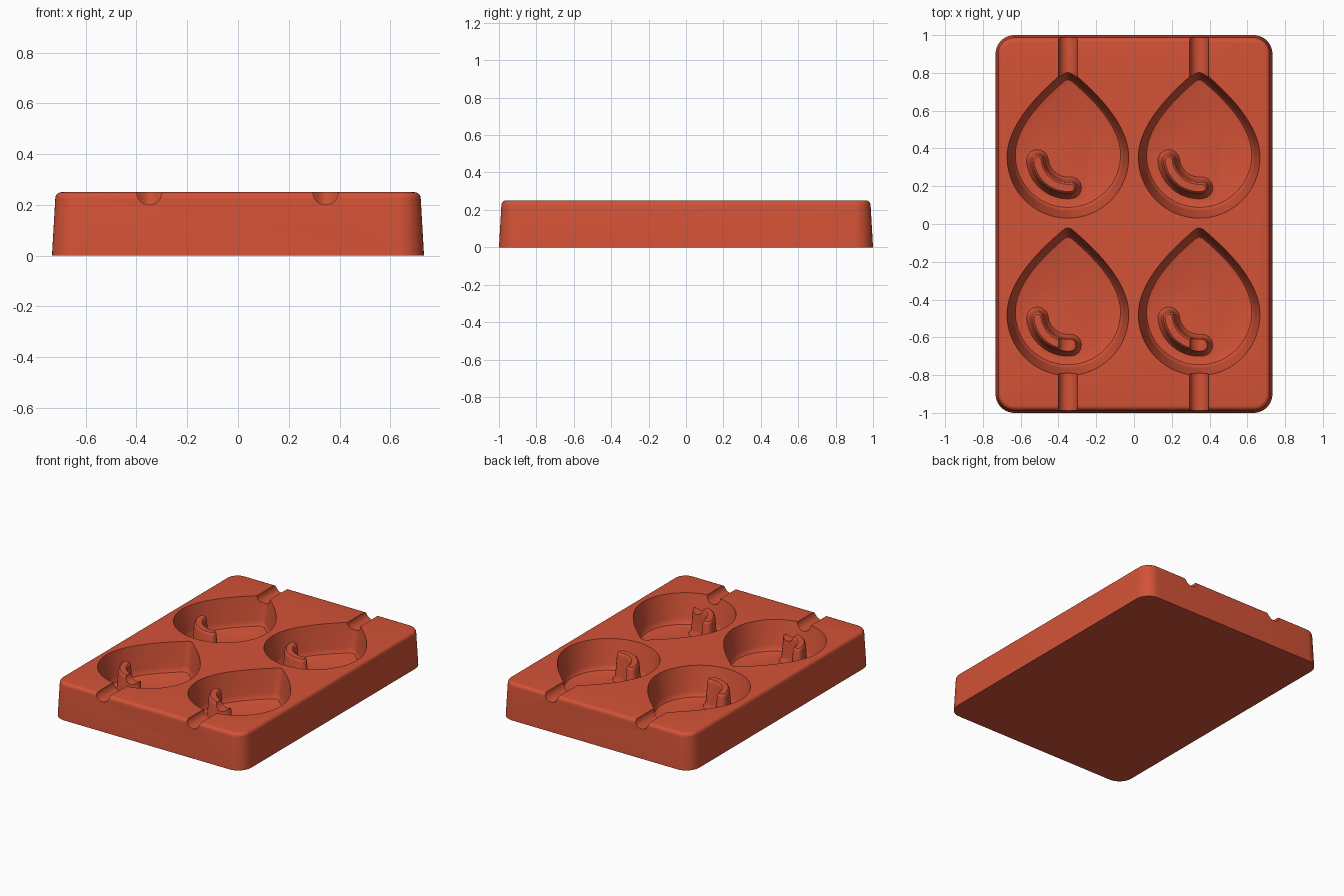
import bpy
import bmesh
from math import sin, cos, pi, radians
from mathutils import Vector

cube = bpy.data.objects.get("Cube")
if cube:
    bpy.data.objects.remove(cube, do_unlink=True)

HEIGHT = 0.25
CENTRES = [(x, y) for x in (-0.35, 0.345) for y in (0.353, -0.48)]

red = bpy.data.materials.new("brick red silicone")
red.use_nodes = True
colour = (0.65, 0.085, 0.038, 1)
red.diffuse_color = colour
red.node_tree.nodes["Principled BSDF"].inputs["Base Color"].default_value = colour


def loft(bm, rings):
    """Closed solid through a stack of (outline, z) rings, bottom first."""
    loops = [[bm.verts.new((x, y, z)) for x, y in pts] for pts, z in rings]
    for a, b in zip(loops, loops[1:]):
        for i in range(len(a)):
            j = (i + 1) % len(a)
            bm.faces.new((a[i], a[j], b[j], b[i]))
    bm.faces.new(loops[0][::-1])
    bm.faces.new(loops[-1])


def finish(bm, name):
    bmesh.ops.recalc_face_normals(bm, faces=bm.faces)
    mesh = bpy.data.meshes.new(name)
    bm.to_mesh(mesh)
    bm.free()
    mesh.materials.append(red)
    obj = bpy.data.objects.new(name, mesh)
    bpy.context.collection.objects.link(obj)
    return obj


def arc(cx, cy, r, start, end, n):
    angles = [radians(start + (end - start) * i / n) for i in range(n + 1)]
    return [(cx + r * cos(a), cy + r * sin(a)) for a in angles]


def rounded_rect(inset):
    hx, hy, r = 0.733 - inset, 1 - inset, 0.1 - inset
    corners = [(1, 1, 0), (-1, 1, 90), (-1, -1, 180), (1, -1, 270)]
    return [p for sx, sy, a in corners
            for p in arc(sx * (hx - r), sy * (hy - r), r, a, a + 90, 10)]


def teardrop(cx, cy, k):
    """Round belly, gently bowed sides and a blunt tip, scaled by k."""
    p = [Vector(v) for v in ((0.322, 0), (0.322, 0.18), (0.14, 0.35), (0.028, 0.446))]
    side = []
    for i in range(1, 21):
        t = i / 20
        s = 1 - t
        side.append(tuple(p[0] * s**3 + p[1] * 3 * s * s * t
                          + p[2] * 3 * s * t * t + p[3] * t**3))
    tip = [(0.014, 0.456), (0, 0.459), (-0.014, 0.456)]
    pts = side + tip + [(-x, y) for x, y in reversed(side)]
    pts += arc(0, 0, 0.322, 180, 360, 32)
    return [(cx + x * k, cy + 0.1 + (y - 0.1) * k) for x, y in pts]


def curved_bar(cx, cy, w):
    """Bent strip with round ends, half-width w."""
    r, a, b = 0.162, 186, 275
    pts = arc(0, 0, r + w, a, b, 16)
    pts += arc(r * cos(radians(b)), r * sin(radians(b)), w, b, b + 180, 8)[1:-1]
    pts += arc(0, 0, r - w, b, a, 16)
    pts += arc(r * cos(radians(a)), r * sin(radians(a)), w, a + 180, a + 360, 8)[1:-1]
    return [(cx + x, cy + y) for x, y in pts]


# Tapered tray body with a softened top edge
bm = bmesh.new()
top_round = [(0.013 + 0.025 * (1 - cos(t)), HEIGHT - 0.025 * (1 - sin(t)))
             for t in [i * pi / 10 for i in range(6)]]
loft(bm, [(rounded_rect(i), z) for i, z in [(0, 0)] + top_round])
body = finish(bm, "mould_tray")

# Drop-shaped cavities, with drafted walls and a filleted floor
bm = bmesh.new()
levels = [(0.82, 0.05), (0.865, 0.055), (0.895, 0.07), (0.91, 0.09), (1, HEIGHT), (1, 0.3)]
for cx, cy in CENTRES:
    loft(bm, [(teardrop(cx, cy, k), z) for k, z in levels])
cavities = finish(bm, "cavity_cutter")

# Curved ridges standing inside the cavities
bm = bmesh.new()
levels = [(0.06, 0.045), (0.056, 0.055), (0.046, 0.07), (0.041, 0.09),
          (0.03, 0.225), (0.026, 0.238), (0.019, 0.244)]
for cx, cy in CENTRES:
    loft(bm, [(curved_bar(cx, cy, w), z) for w, z in levels])
ridges = finish(bm, "highlight_ridges")

# Half-round stick channels at both ends
bm = bmesh.new()
for cx, cy in CENTRES:
    y0, y1 = (0.7, 1.1) if cy > 0 else (-1.1, -0.58)
    ends = []
    for y in (y0, y1):
        ends.append([bm.verts.new((cx + x, y, z))
                     for x, z in arc(0, HEIGHT, 0.05, 0, 360, 24)[:-1]])
    for i in range(24):
        j = (i + 1) % 24
        bm.faces.new((ends[0][i], ends[0][j], ends[1][j], ends[1][i]))
    bm.faces.new(ends[0])
    bm.faces.new(ends[1])
channels = finish(bm, "channel_cutter")

# Carve the cavities, add the ridges, then cut the channels
bpy.ops.object.select_all(action="DESELECT")
bpy.context.view_layer.objects.active = body
body.select_set(True)
for tool, mode in ((cavities, "DIFFERENCE"), (ridges, "UNION"), (channels, "DIFFERENCE")):
    mod = body.modifiers.new(tool.name, "BOOLEAN")
    mod.operation = mode
    mod.solver = "EXACT"
    mod.object = tool
    bpy.ops.object.modifier_apply(modifier=mod.name)
    bpy.data.objects.remove(tool, do_unlink=True)

bpy.ops.object.shade_smooth_by_angle(angle=radians(35))
